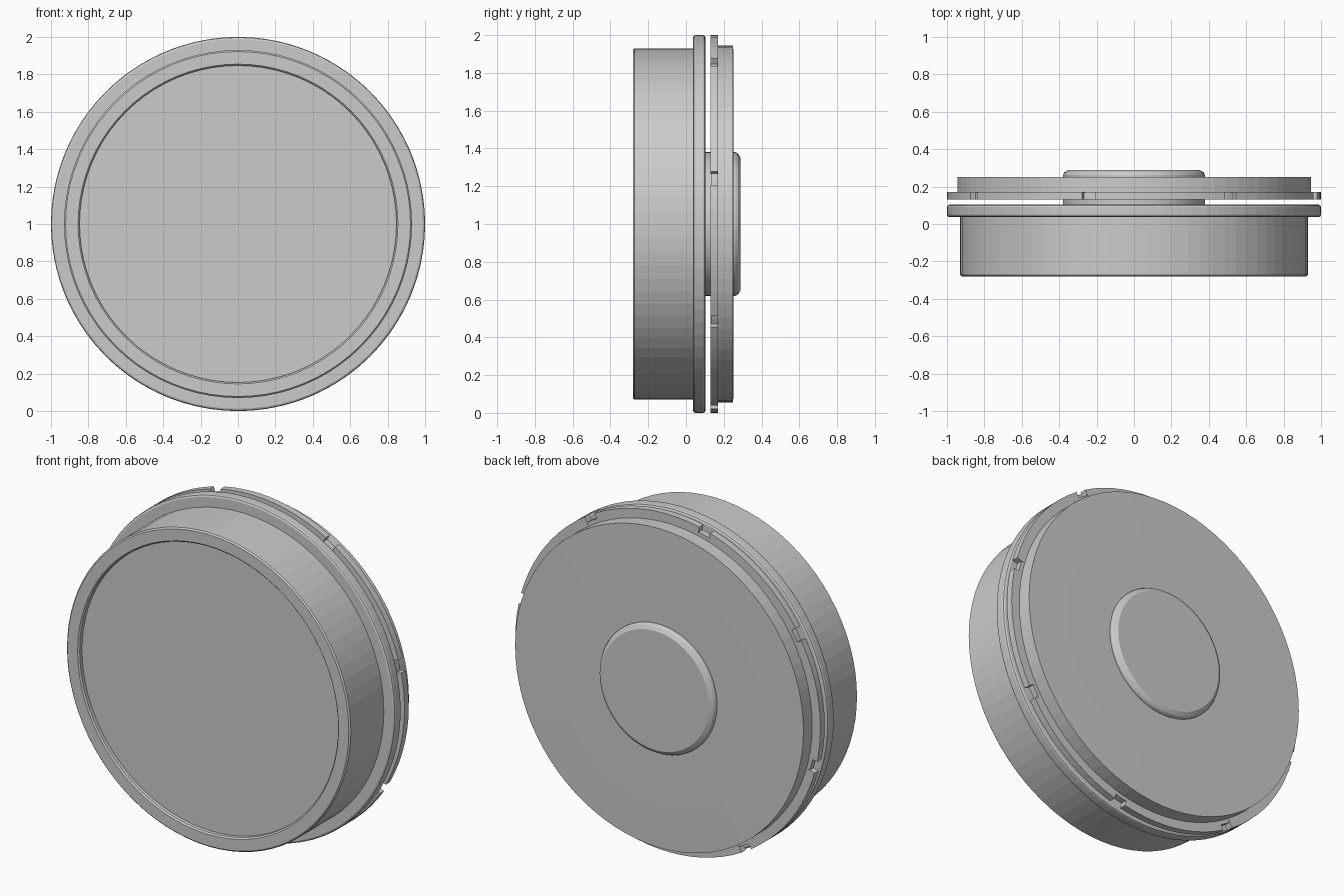
import bpy, bmesh
from math import sin, cos, radians, pi

if "Cube" in bpy.data.objects:
    bpy.data.objects.remove(bpy.data.objects["Cube"])

SEGS = 80
CENTRE_Z = 1.0


def point(r, y, a):
    # angle a is measured from the top towards +x
    return (r * sin(a), y, CENTRE_Z + r * cos(a))


def finish(bm, name):
    bmesh.ops.recalc_face_normals(bm, faces=bm.faces[:])
    me = bpy.data.meshes.new(name)
    bm.to_mesh(me)
    bm.free()
    ob = bpy.data.objects.new(name, me)
    bpy.context.collection.objects.link(ob)
    return ob


def lathe(name, profile):
    """Closed solid turned about the y axis from (radius, y) points."""
    bm = bmesh.new()
    rings = [[bm.verts.new(point(r, y, 2 * pi * i / SEGS)) for i in range(SEGS)]
             for r, y in profile]
    for a, b in zip(rings, rings[1:]):
        for i in range(SEGS):
            j = (i + 1) % SEGS
            bm.faces.new((a[i], a[j], b[j], b[i]))
    bm.faces.new(rings[0])
    bm.faces.new(rings[-1])
    return finish(bm, name)


def arc_block(name, r0, r1, y0, y1, start, end, steps=10):
    """Curved bar with a rectangular section."""
    bm = bmesh.new()
    section = [(r0, y0), (r1, y0), (r1, y1), (r0, y1)]
    rings = []
    for i in range(steps + 1):
        a = start + (end - start) * i / steps
        rings.append([bm.verts.new(point(r, y, a)) for r, y in section])
    for a, b in zip(rings, rings[1:]):
        for k in range(4):
            m = (k + 1) % 4
            bm.faces.new((a[k], a[m], b[m], b[k]))
    bm.faces.new(rings[0])
    bm.faces.new(rings[-1])
    return finish(bm, name)


# Front drum with shallow recess and rounded flange
lathe("front_drum", [
    (0.847, -0.25), (0.847, -0.272), (0.855, -0.28), (0.922, -0.28),
    (0.93, -0.272), (0.93, 0.037), (0.988, 0.037), (0.997, 0.042),
    (1.0, 0.05), (1.0, 0.09), (0.997, 0.098), (0.988, 0.103)])

# Hub joining the halves, ending in a bevelled boss
lathe("hub", [(0.38, 0.09), (0.38, 0.262), (0.373, 0.275), (0.352, 0.288)])

# Back disc with the step that carries the rim tabs
lathe("back_disc", [
    (0.968, 0.132), (0.968, 0.168), (0.945, 0.168), (0.945, 0.25), (0.68, 0.252)])

# Eight rim tabs separated by notches
HALF_GAP = radians(2.1)
for k in range(8):
    a = radians(-14 + 45 * k)
    arc_block(f"rim_tab_{k + 1}", 0.955, 1.0, 0.13, 0.17,
              a + HALF_GAP, a + radians(45) - HALF_GAP)
